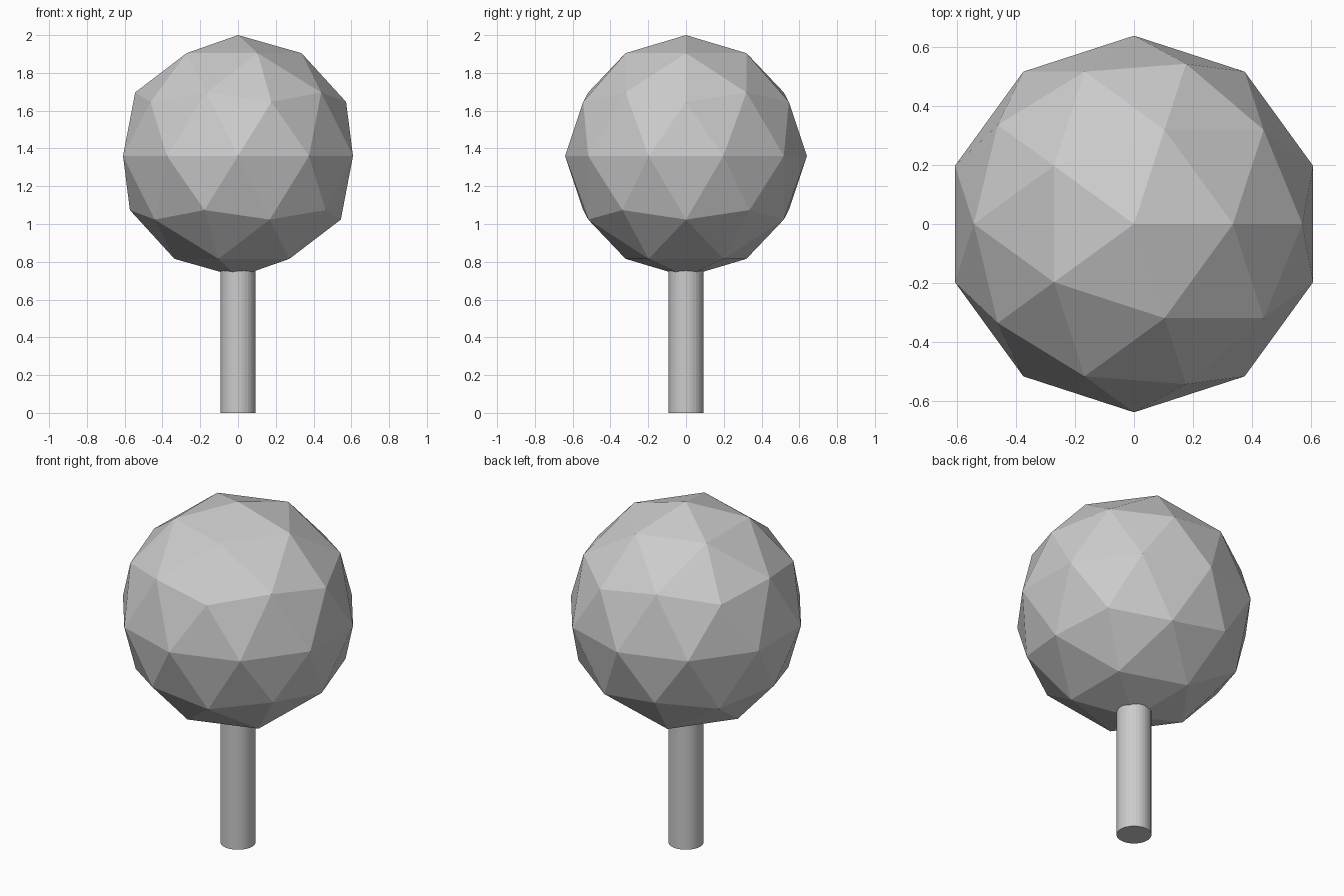
import bpy

if "Cube" in bpy.data.objects:
    bpy.data.objects.remove(bpy.data.objects["Cube"])

CROWN_RADIUS = 0.64
TRUNK_RADIUS = 0.093
TRUNK_HEIGHT = 0.8

# Trunk: plain round post whose top is buried in the crown
bpy.ops.mesh.primitive_cylinder_add(
    vertices=32, radius=TRUNK_RADIUS, depth=TRUNK_HEIGHT,
    location=(0, 0, TRUNK_HEIGHT / 2))
bpy.context.object.name = "trunk"

# Crown: faceted low-poly ball
bpy.ops.mesh.primitive_ico_sphere_add(
    subdivisions=2, radius=CROWN_RADIUS, location=(0, 0, 2 - CROWN_RADIUS))
bpy.context.object.name = "crown"
